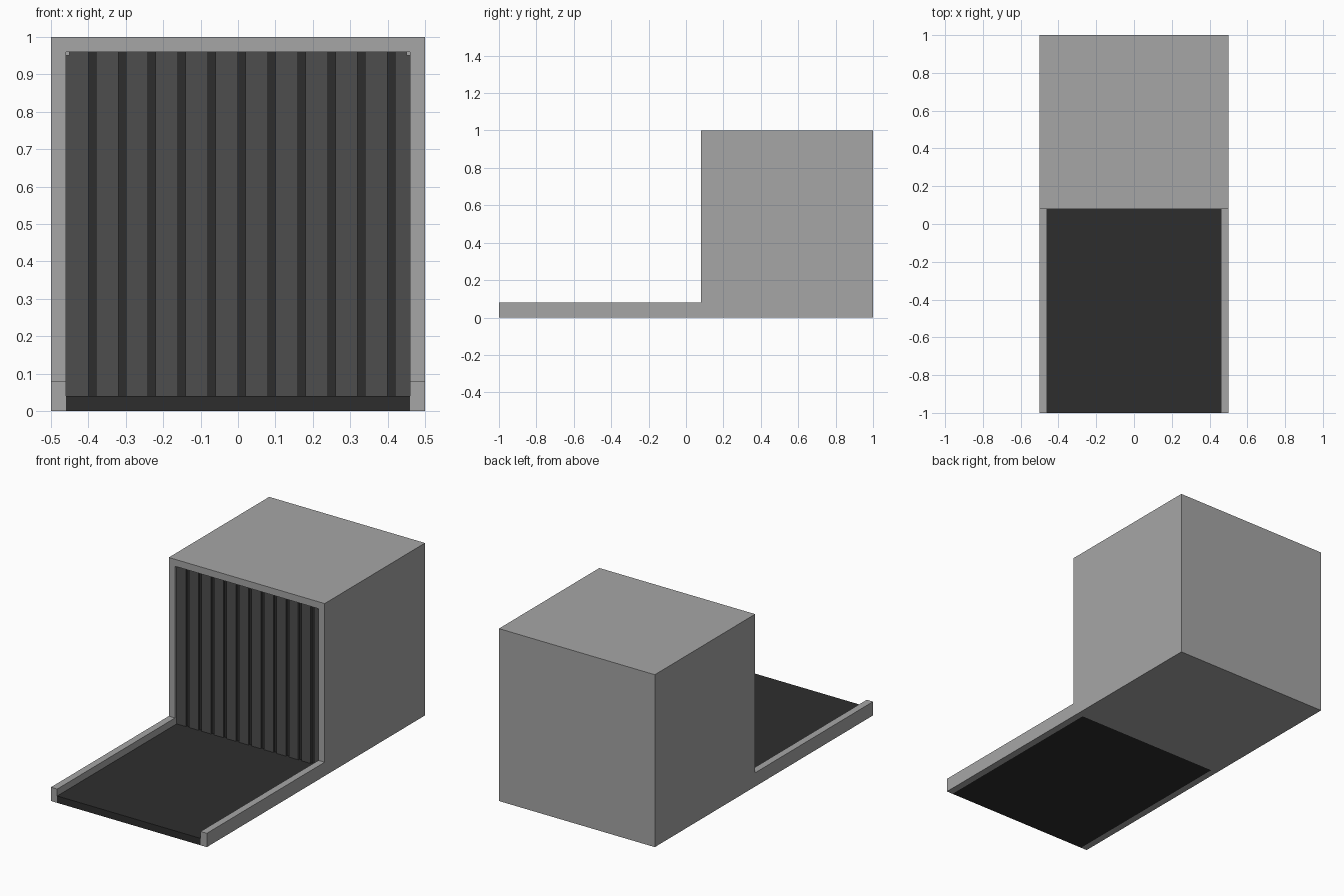
import bpy

cube = bpy.data.objects.get("Cube")
if cube:
    bpy.data.objects.remove(cube, do_unlink=True)


def material(name, v):
    m = bpy.data.materials.new(name)
    m.use_nodes = True
    m.diffuse_color = (v, v, v, 1)
    m.node_tree.nodes["Principled BSDF"].inputs["Base Color"].default_value = (v, v, v, 1)
    return m


GREY = material("housing grey", 0.381)
STRIP = material("curtain grey", 0.076)
DARK = material("belt black", 0.027)


def prism(name, profile, x0, x1, mat):
    """Extrude a (y, z) profile from x0 to x1."""
    n = len(profile)
    verts = [(x, y, z) for x in (x0, x1) for y, z in profile]
    faces = [tuple(reversed(range(n))), tuple(range(n, 2 * n))]
    faces += [(i, (i + 1) % n, (i + 1) % n + n, i + n) for i in range(n)]
    me = bpy.data.meshes.new(name)
    me.from_pydata(verts, [], faces)
    me.materials.append(mat)
    ob = bpy.data.objects.new(name, me)
    bpy.context.collection.objects.link(ob)
    return ob


def box(name, x0, x1, y0, y1, z0, z1, mat):
    return prism(name, [(y0, z0), (y1, z0), (y1, z1), (y0, z1)], x0, x1, mat)


FRONT, LIP, BACK = -1.0, 0.08, 1.0     # belt end, hood opening, hood back
INNER, RECESS = 0.46, 0.11             # half width and end of the channel

# Hood and side rails: one L-shaped body with the belt channel cut through it
housing = prism("housing", [(FRONT, 0), (BACK, 0), (BACK, 1), (LIP, 1),
                            (LIP, 0.08), (FRONT, 0.08)], -0.5, 0.5, GREY)
cutter = box("channel_cutter", -INNER, INNER, -1.2, RECESS, -0.2, 0.96, GREY)
cutter.hide_render = True
mod = housing.modifiers.new("channel", 'BOOLEAN')
mod.operation, mod.solver, mod.object = 'DIFFERENCE', 'EXACT', cutter
bpy.context.view_layer.objects.active = housing
bpy.ops.object.modifier_apply(modifier=mod.name)
bpy.data.objects.remove(cutter, do_unlink=True)

# Belt between the rails
box("belt", -INNER, INNER, FRONT, RECESS, 0, 0.04, DARK)

# Hanging curtain: dark backing behind a row of strips
box("curtain_backing", -INNER, INNER, 0.105, RECESS, 0.04, 0.96, DARK)
for i in range(12):
    x = -INNER + 0.08 * i
    box(f"curtain_strip_{i + 1}", x, min(x + 0.06, INNER), 0.095, 0.105, 0.04, 0.96, STRIP)

# Small corner blocks at the top of the opening
for side, x in (("right", -INNER), ("left", INNER - 0.01)):
    box(f"corner_block_{side}", x, x + 0.01, 0.088, 0.095, 0.95, 0.96, GREY)
